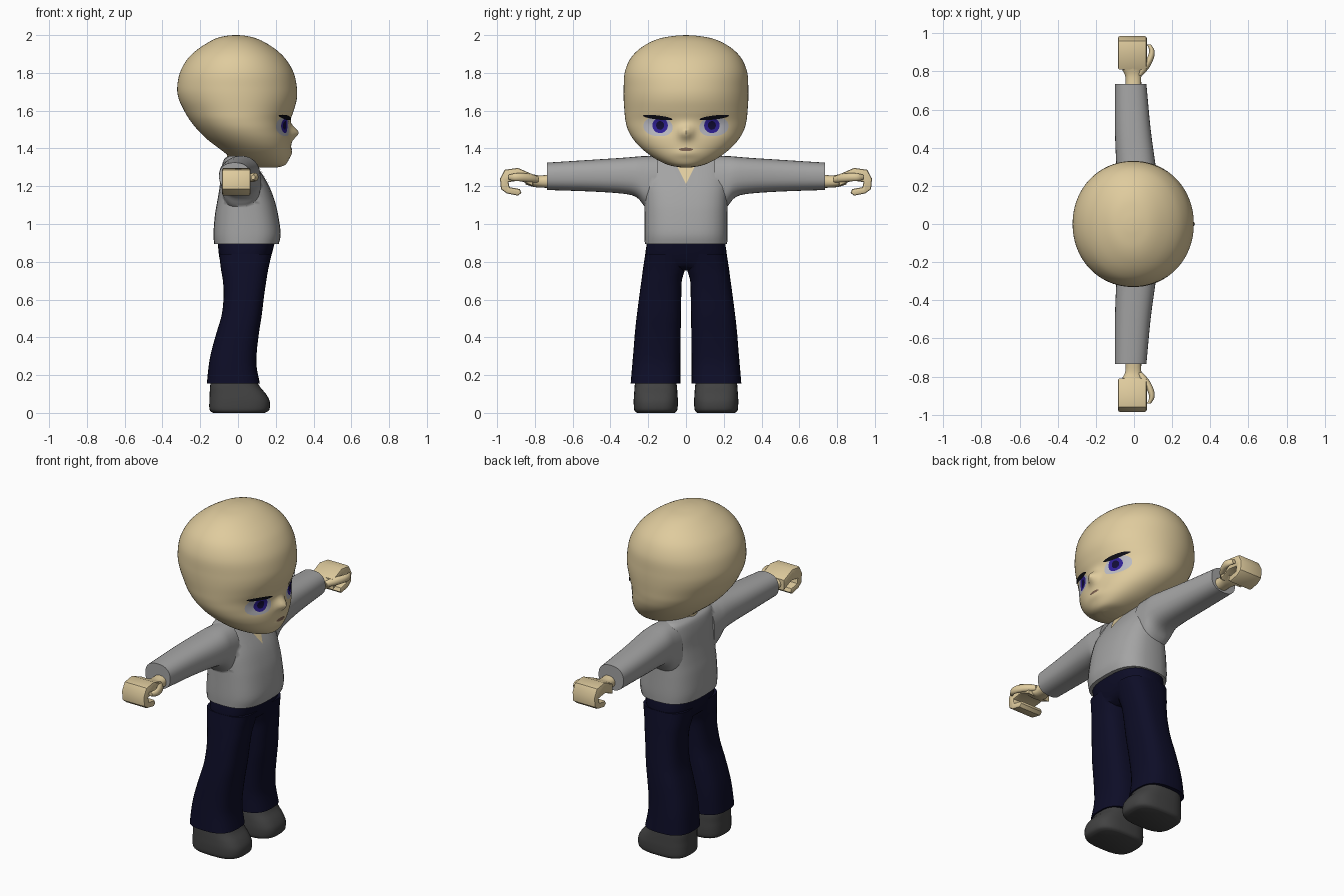
import bpy, bmesh, math
from mathutils import Vector
from mathutils.bvhtree import BVHTree

if "Cube" in bpy.data.objects:
    bpy.data.objects.remove(bpy.data.objects["Cube"])


def material(name, rgb):
    m = bpy.data.materials.new(name)
    m.diffuse_color = (*rgb, 1)
    m.use_nodes = True
    m.node_tree.nodes["Principled BSDF"].inputs["Base Color"].default_value = m.diffuse_color
    return m


SKIN = material("skin", (0.74, 0.60, 0.34))
SHIRT = material("shirt grey", (0.37, 0.37, 0.37))
NAVY = material("trouser navy", (0.004, 0.004, 0.02))
SHOE = material("shoe grey", (0.055, 0.055, 0.055))
WHITE = material("eye white", (0.50, 0.50, 0.55))
IRIS = material("iris violet", (0.03, 0.015, 0.32))
PUPIL = material("pupil dark", (0.006, 0.004, 0.04))
LASH = material("lash black", (0.004, 0.004, 0.008))
MOUTH = material("mouth brown", (0.20, 0.12, 0.08))


def finish(name, bm, mat, recalc=True):
    if recalc:
        bmesh.ops.recalc_face_normals(bm, faces=bm.faces)
    me = bpy.data.meshes.new(name)
    bm.to_mesh(me)
    bm.free()
    me.materials.append(mat)
    ob = bpy.data.objects.new(name, me)
    bpy.context.collection.objects.link(ob)
    return ob


def smooth(ob, angle=40):
    bpy.ops.object.select_all(action='DESELECT')
    ob.select_set(True)
    bpy.context.view_layer.objects.active = ob
    bpy.ops.object.shade_smooth_by_angle(angle=math.radians(angle))


def spline(rows, steps):
    """Catmull-Rom resampling of the stations."""
    out = []
    for i in range(len(rows) - 1):
        p0, p1, p2, p3 = (rows[min(max(i + k, 0), len(rows) - 1)] for k in (-1, 0, 1, 2))
        for s in range(steps):
            t = s / steps
            out.append([0.5 * (2 * b + (c - a) * t + (2 * a - 5 * b + 4 * c - d) * t * t
                               + (3 * b - a - 3 * c + d) * t ** 3)
                        for a, b, c, d in zip(p0, p1, p2, p3)])
    return out + [list(rows[-1])]


def loft(name, mat, rows, axis='z', side=1, n=32, p=2.5, steps=4, shape=None):
    """Superellipse sections (position, x0, x1, b0, b1) along z (b = y) or y (b = z)."""
    bm = bmesh.new()
    rings = []
    for t, a0, a1, b0, b1 in spline(rows, steps):
        ring = []
        for k in range(n):
            th = 2 * math.pi * k / n
            c, s = math.cos(th), math.sin(th)
            a = (a0 + a1) / 2 + (a1 - a0) / 2 * math.copysign(abs(c) ** (2 / p), c)
            b = (b0 + b1) / 2 + (b1 - b0) / 2 * math.copysign(abs(s) ** (2 / p), s)
            co = Vector((a, b * side, t) if axis == 'z' else (a, t * side, b))
            if shape:
                shape(co)
            ring.append(bm.verts.new(co))
        rings.append(ring)
    for r, q in zip(rings, rings[1:]):
        for k in range(n):
            bm.faces.new((r[k], r[(k + 1) % n], q[(k + 1) % n], q[k]))
    bm.faces.new(rings[0])
    bm.faces.new(rings[-1])
    ob = finish(name, bm, mat)
    smooth(ob)
    return ob


def union(base, others):
    for o in others:
        m = base.modifiers.new("join", 'BOOLEAN')
        m.operation, m.solver, m.object = 'UNION', 'EXACT', o
        bpy.context.view_layer.objects.active = base
        bpy.ops.object.modifier_apply(modifier=m.name)
        bpy.data.objects.remove(o)
    smooth(base, 50)


def decal(name, mat, outline, target, offset):
    """Thin plate with a (y, z) outline laid on the front of the target."""
    tree = BVHTree.FromPolygons([v.co for v in target.data.vertices],
                                [f.vertices[:] for f in target.data.polygons])
    n = len(outline)
    cy, cz = sum(q[0] for q in outline) / n, sum(q[1] for q in outline) / n
    bm = bmesh.new()

    def put(y, z):
        hit = tree.ray_cast(Vector((2, y, z)), Vector((-1, 0, 0)))[0]
        return bm.verts.new((hit.x + offset, y, z))

    mid = put(cy, cz)
    rings = [[put(cy + (y - cy) * k / 4, cz + (z - cz) * k / 4) for y, z in outline]
             for k in range(1, 5)]
    for i in range(n):
        j = (i + 1) % n
        bm.faces.new((mid, rings[0][i], rings[0][j]))
        for r, q in zip(rings, rings[1:]):
            bm.faces.new((r[i], q[i], q[j], r[j]))
    for f in bm.faces:
        f.normal_update()
        if f.normal.x < 0:
            f.normal_flip()
    smooth(finish(name, bm, mat, recalc=False))


def oval(cy, cz, ry, rz, tilt=0, n=28, p=2):
    pts = []
    for k in range(n):
        c, s = math.cos(2 * math.pi * k / n), math.sin(2 * math.pi * k / n)
        y = ry * math.copysign(abs(c) ** (2 / p), c)
        z = rz * math.copysign(abs(s) ** (2 / p), s)
        pts.append((cy + y, cz + z + tilt * y))
    return pts


# Head with nose bump, eye sockets and mouth groove
def face(co):
    if co.x > 0.05:
        g = lambda y, ry, z, rz: math.exp(-((co.y - y) / ry) ** 2 - ((co.z - z) / rz) ** 2)
        co.x += 0.045 * g(0, 0.036, 1.485, 0.035)
        co.x += 0.008 * g(0, 0.06, 1.375, 0.02)
        for s in (1, -1):
            co.x -= 0.012 * g(s * 0.145, 0.06, 1.52, 0.045)


head_rows = [(1.300, 0.11, 0.21, 0.03), (1.313, 0.06, 0.25, 0.095), (1.35, -0.03, 0.272, 0.17),
             (1.40, -0.10, 0.28, 0.235), (1.45, -0.165, 0.28, 0.28), (1.50, -0.215, 0.275, 0.308),
             (1.55, -0.255, 0.278, 0.321), (1.60, -0.285, 0.295, 0.326), (1.66, -0.313, 0.311, 0.33),
             (1.72, -0.322, 0.312, 0.33), (1.80, -0.308, 0.295, 0.325), (1.87, -0.27, 0.255, 0.298),
             (1.92, -0.22, 0.205, 0.255), (1.96, -0.16, 0.145, 0.195), (1.985, -0.11, 0.09, 0.13),
             (1.997, -0.055, 0.035, 0.055), (2.0, -0.015, -0.005, 0.005)]
head = loft("head", SKIN, [(z, a, b, -w, w) for z, a, b, w in head_rows],
            n=96, p=2.05, steps=5, shape=face)
loft("neck", SKIN, [(1.27, -0.07, 0.08, -0.085, 0.085), (1.42, -0.05, 0.09, -0.08, 0.08)], p=2, steps=1)

# Face details
decal("mouth", MOUTH, oval(0, 1.395, 0.038, 0.009), head, 0.003)
for s, label in ((1, "left"), (-1, "right")):
    decal(label + "_eye_white", WHITE, oval(s * 0.148, 1.515, 0.077, 0.05, s * 0.06, p=2.3), head, 0.002)
    decal(label + "_iris", IRIS, oval(s * 0.137, 1.522, 0.041, 0.041), head, 0.004)
    decal(label + "_pupil", PUPIL, oval(s * 0.137, 1.522, 0.021, 0.023), head, 0.006)
    decal(label + "_lash", LASH, oval(s * 0.15, 1.564, 0.078, 0.011, s * 0.12), head, 0.008)

# Shirt: torso and sleeves
torso_rows = [(0.895, -0.126, 0.216, 0.218), (0.95, -0.13, 0.226, 0.22), (1.05, -0.122, 0.212, 0.219),
              (1.12, -0.11, 0.195, 0.219), (1.20, -0.097, 0.165, 0.22), (1.28, -0.09, 0.118, 0.215),
              (1.34, -0.075, 0.075, 0.20), (1.36, -0.05, 0.04, 0.17)]
shirt = loft("shirt", SHIRT, [(z, a, b, -w, w) for z, a, b, w in torso_rows], p=2.7)
sleeve = [(0.15, -0.085, 0.12, 1.05, 1.36), (0.215, -0.088, 0.12, 1.09, 1.36),
          (0.26, -0.09, 0.118, 1.14, 1.357), (0.33, -0.094, 0.11, 1.16, 1.351),
          (0.50, -0.10, 0.087, 1.172, 1.34), (0.735, -0.10, 0.065, 1.18, 1.325)]
union(shirt, [loft("sleeve", SHIRT, sleeve, 'y', s, p=2.4) for s in (1, -1)])
decal("neck_opening", SKIN, [(0, 1.213), (0.016, 1.243), (0.032, 1.275), (0.047, 1.305), (0.06, 1.33),
                             (0.02, 1.332), (-0.02, 1.332), (-0.06, 1.33), (-0.047, 1.305),
                             (-0.032, 1.275), (-0.016, 1.243)], shirt, 0.005)

# Trousers: hips and flared legs
trousers = loft("trousers", NAVY, [(0.755, -0.05, 0.11, -0.10, 0.10), (0.78, -0.085, 0.15, -0.19, 0.19),
                                   (0.83, -0.10, 0.175, -0.215, 0.215), (0.91, -0.108, 0.197, -0.205, 0.205)], p=2.7)
leg = [(0.155, -0.165, 0.116, 0.03, 0.293), (0.25, -0.155, 0.098, 0.03, 0.285),
       (0.33, -0.14, 0.10, 0.029, 0.278), (0.43, -0.112, 0.112, 0.028, 0.27),
       (0.52, -0.086, 0.126, 0.027, 0.26), (0.62, -0.076, 0.138, 0.025, 0.247),
       (0.70, -0.08, 0.15, 0.022, 0.236), (0.76, -0.09, 0.16, 0.005, 0.228),
       (0.84, -0.10, 0.178, -0.01, 0.216)]
union(trousers, [loft("leg", NAVY, leg, 'z', s, p=2.7) for s in (1, -1)])

# Shoes, wrists, hands and thumbs on both sides
shoe = [(0.0, -0.13, 0.14, 0.06, 0.26), (0.015, -0.15, 0.165, 0.046, 0.274),
        (0.06, -0.152, 0.168, 0.043, 0.277), (0.10, -0.15, 0.148, 0.045, 0.275),
        (0.14, -0.148, 0.115, 0.048, 0.272), (0.18, -0.14, 0.095, 0.055, 0.268)]
wrist = [(0.70, -0.045, 0.04, 1.19, 1.265), (0.77, -0.045, 0.038, 1.193, 1.257),
         (0.81, -0.062, 0.048, 1.197, 1.263), (0.85, -0.075, 0.06, 1.21, 1.275)]
thumb = [(0.78, 0.015, 0.045, 1.22, 1.25), (0.82, 0.035, 0.08, 1.22, 1.265),
         (0.87, 0.068, 0.104, 1.225, 1.27), (0.91, 0.08, 0.107, 1.228, 1.268),
         (0.94, 0.068, 0.09, 1.235, 1.26)]
# Side profile (y, z) of the curled mitten-like hand
curl = [(0.81, 1.262), (0.89, 1.297), (0.96, 1.287), (0.985, 1.24), (0.98, 1.185), (0.95, 1.162),
        (0.89, 1.15), (0.872, 1.165), (0.88, 1.185), (0.935, 1.195), (0.94, 1.222), (0.88, 1.23), (0.81, 1.2)]
for s, label in ((1, "left"), (-1, "right")):
    loft(label + "_shoe", SHOE, shoe, 'z', s, p=3)
    loft(label + "_wrist", SKIN, wrist, 'y', s, n=20, p=2.3)
    loft(label + "_thumb", SKIN, thumb, 'y', s, n=14, p=2)
    bm = bmesh.new()
    f = bm.faces.new([bm.verts.new((-0.084, y * s, z)) for y, z in curl])
    out = bmesh.ops.extrude_face_region(bm, geom=[f])
    bmesh.ops.translate(bm, vec=(0.151, 0, 0),
                        verts=[v for v in out["geom"] if isinstance(v, bmesh.types.BMVert)])
    rim = [e for e in bm.edges if abs(e.verts[0].co.x - e.verts[1].co.x) < 0.01]
    bmesh.ops.bevel(bm, geom=rim, offset=0.01, segments=2, affect='EDGES', profile=0.5)
    smooth(finish(label + "_hand", bm, SKIN))
